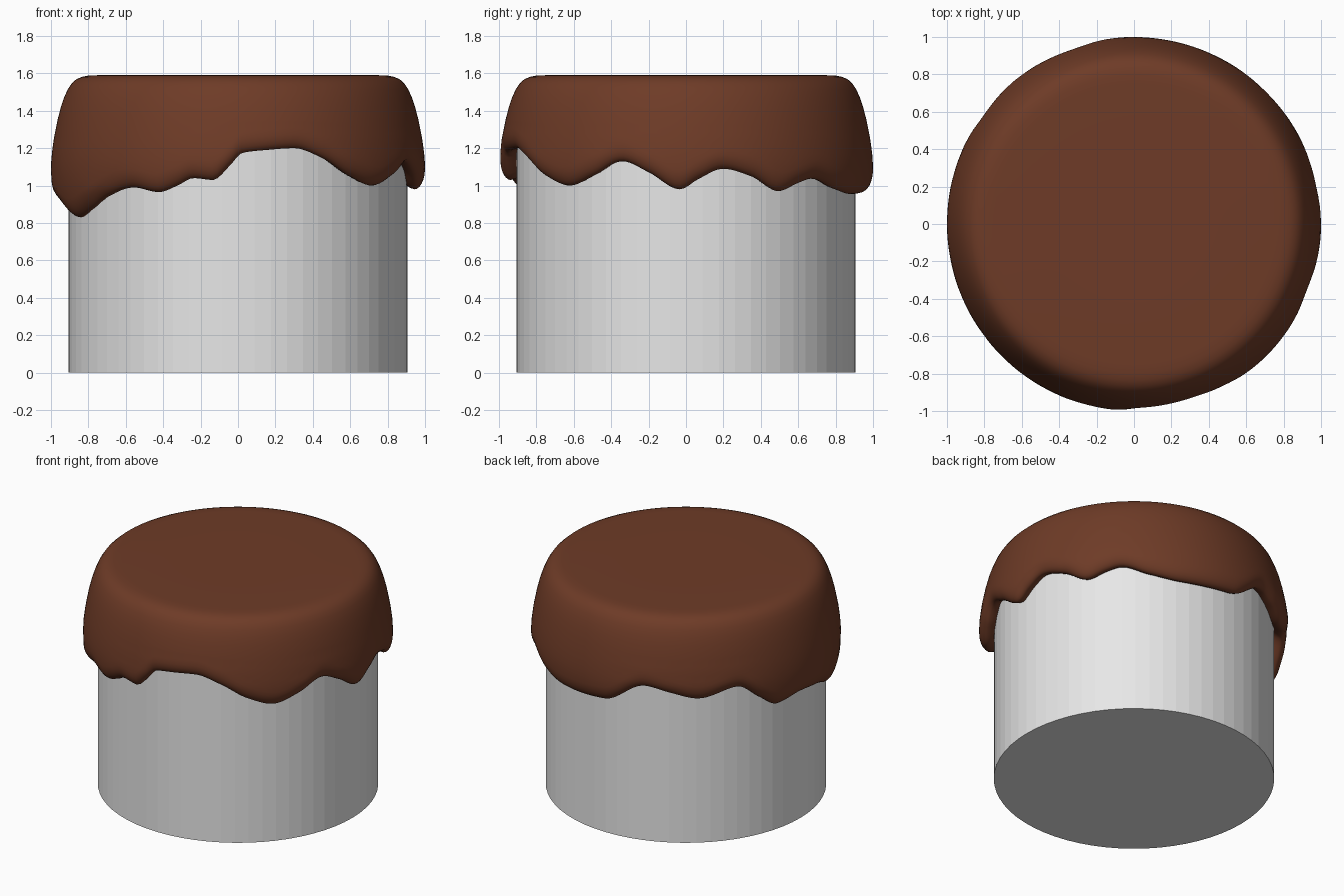
import bpy, bmesh, math

if "Cube" in bpy.data.objects:
    bpy.data.objects.remove(bpy.data.objects["Cube"])


def material(name, rgb):
    m = bpy.data.materials.new(name)
    m.diffuse_color = (*rgb, 1)
    m.use_nodes = True
    m.node_tree.nodes["Principled BSDF"].inputs["Base Color"].default_value = m.diffuse_color
    return m


def finish(bm, name, mat, smooth):
    bmesh.ops.recalc_face_normals(bm, faces=bm.faces[:])
    for f in bm.faces:
        f.smooth = smooth
    me = bpy.data.meshes.new(name)
    bm.to_mesh(me)
    bm.free()
    me.materials.append(mat)
    ob = bpy.data.objects.new(name, me)
    bpy.context.collection.objects.link(ob)
    return ob


# Cake body: plain flat-shaded cylinder
bm = bmesh.new()
bmesh.ops.create_cone(bm, cap_ends=True, segments=64, radius1=0.905, radius2=0.905, depth=1.5)
bmesh.ops.translate(bm, verts=bm.verts[:], vec=(0, 0, 0.75))
finish(bm, "cake_body", material("light grey", (0.8, 0.8, 0.8)), False)

# Icing hem: (angle in degrees, height of the dripping edge)
HEM = [(-156.5, .83), (-146, .88), (-137, .945), (-126, .99), (-116.6, .965),
       (-110, 1.0), (-104.5, 1.04), (-98, 1.03), (-93, 1.10), (-88.5, 1.175),
       (-81, 1.19), (-71.5, 1.20), (-62, 1.15), (-51, 1.05), (-41, 1.0),
       (-31, 1.055), (-21, 1.13), (-12, 1.07), (-2, .98), (4, 1.035),
       (12, 1.09), (21.5, 1.05), (31.5, .97), (38.5, 1.01), (45, 1.037),
       (56, .985), (69, .955), (92, .978), (109, 1.125), (119, 1.09), (130, 1.05),
       (145, 1.11), (155, 1.0), (163.5, .915), (174.5, .94), (188, .91)]


def hem_height(deg):
    """Periodic cubic interpolation of the hem points."""
    n = len(HEM)

    def pt(i):
        a, h = HEM[i % n]
        return a + 360 * (i // n), h

    if deg < HEM[0][0]:
        deg += 360
    i = max(k for k in range(n) if HEM[k][0] <= deg)
    p0, p1, p2, p3 = (pt(i + k) for k in (-1, 0, 1, 2))
    d = p2[0] - p1[0]

    def slope(a, b, c):
        s1 = (b[1] - a[1]) / (b[0] - a[0])
        s2 = (c[1] - b[1]) / (c[0] - b[0])
        return 0 if s1 * s2 <= 0 else 2 * s1 * s2 / (s1 + s2)

    m1, m2 = slope(p0, p1, p2) * d, slope(p1, p2, p3) * d
    t = (deg - p1[0]) / d
    return ((2*t**3 - 3*t**2 + 1) * p1[1] + (t**3 - 2*t**2 + t) * m1
            + (3*t**2 - 2*t**3) * p2[1] + (t**3 - t**2) * m2)


# Outer icing profile: (radius, height), top to bottom
PROFILE = [(.4, 1.59), (.75, 1.59), (.8, 1.588), (.835, 1.581), (.865, 1.568), (.89, 1.545),
           (.91, 1.515), (.93, 1.47), (.947, 1.42), (.965, 1.35), (.985, 1.25),
           (.998, 1.15), (1.0, 1.08), (.995, .98), (.975, .88), (.96, .8)]


def outer_radius(z):
    for (r1, z1), (r2, z2) in zip(PROFILE, PROFILE[1:]):
        if z1 >= z >= z2 and z1 > z2:
            return r1 + (r2 - r1) * (z1 - z) / (z1 - z2)
    return PROFILE[-1][0]


def icing_column(deg):
    """Profile at one angle: shoulder, side, rounded lip, underside."""
    h = hem_height(deg)
    pts = PROFILE[:10]
    top, low = 1.35, h + 0.1
    pts = pts + [(outer_radius(z), z) for z in (top + (low - top) * k / 6 for k in range(1, 7))]
    for k in range(1, 7):
        a = math.pi / 2 * k / 6
        z = h + 0.1 * (1 - math.sin(a))
        pts.append((outer_radius(z) - 0.05 * (1 - math.cos(a)), z))
    return pts + [(.925, h + .006), (.9, h + .02)]


# Icing: the profile swept round with a varying hem
SEG = 240
bm = bmesh.new()
cols = []
for s in range(SEG):
    deg = -156.5 + 360 * s / SEG
    a = math.radians(deg)
    cols.append([bm.verts.new((r * math.cos(a), r * math.sin(a), z)) for r, z in icing_column(deg)])
for s in range(SEG):
    c, d = cols[s], cols[(s + 1) % SEG]
    for k in range(len(c) - 1):
        bm.faces.new((c[k], c[k + 1], d[k + 1], d[k]))
bm.faces.new([c[0] for c in cols])
icing = finish(bm, "chocolate_icing", material("chocolate brown", (.156, .044, .020)), True)
